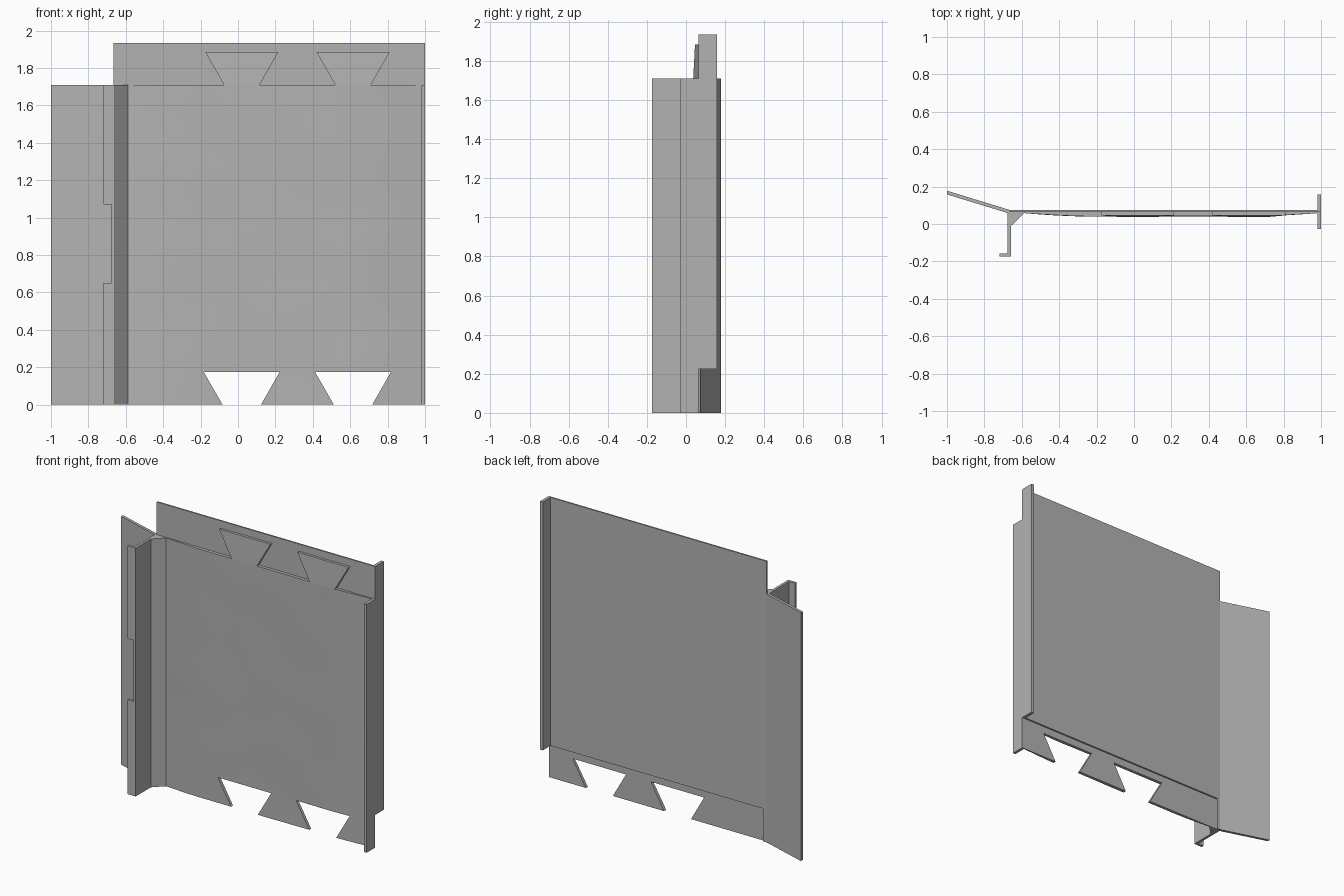
import bpy, bmesh, math
from mathutils import Vector, noise

cube = bpy.data.objects.get("Cube")
if cube:
    bpy.data.objects.remove(cube, do_unlink=True)

grey = bpy.data.materials.new("plain grey")
grey.use_nodes = True
COLOUR = (0.45, 0.45, 0.45, 1)
grey.diffuse_color = COLOUR
grey.node_tree.nodes["Principled BSDF"].inputs["Base Color"].default_value = COLOUR

TOP, LAP, BACK_TOP = 1.71, 0.225, 1.935
JOINT = 0.064  # plane where the front and back layers meet


def finish(name, bm):
    bmesh.ops.recalc_face_normals(bm, faces=bm.faces)
    mesh = bpy.data.meshes.new(name)
    bm.to_mesh(mesh)
    bm.free()
    mesh.materials.append(grey)
    obj = bpy.data.objects.new(name, mesh)
    bpy.context.collection.objects.link(obj)
    return obj


def prism(name, points, direction):
    """Extrude a closed outline along a direction."""
    bm = bmesh.new()
    face = bm.faces.new([bm.verts.new(p) for p in points])
    out = bmesh.ops.extrude_face_region(bm, geom=[face])
    moved = [v for v in out["geom"] if isinstance(v, bmesh.types.BMVert)]
    bmesh.ops.translate(bm, verts=moved, vec=direction)
    return finish(name, bm)


def upright(name, plan, z0, z1):
    return prism(name, [(x, y, z0) for x, y in plan], (0, 0, z1 - z0))


def box(name, x0, x1, y0, y1, z0, z1):
    return upright(name, [(x0, y0), (x1, y0), (x1, y1), (x0, y1)], z0, z1)


# Back layer, raised to overlap the next panel
box("back_sheet", -0.665, 0.98, JOINT, 0.075, LAP, BACK_TOP)
box("back_edge_flange", 0.98, 1.0, JOINT, 0.158, LAP, BACK_TOP)
box("front_edge_flange", 0.98, 1.0, -0.028, JOINT, 0, TOP)

# Angled wing and the corner post with its gusset
upright("angled_wing", [(-0.66, 0.06), (-0.64, 0.075), (-0.665, 0.075),
                        (-1.0, 0.178), (-1.0, 0.158), (-0.68, 0.06)], 0, TOP)
upright("corner_post", [(-0.675, -0.175), (-0.657, -0.175), (-0.657, -0.01),
                        (-0.588, 0.058), (-0.588, JOINT), (-0.675, JOINT)], 0, TOP)

# Hooked lip, interrupted by a notch in the middle
for name, z0, z1 in (("lower_lip", 0, 0.65), ("upper_lip", 1.07, TOP)):
    box(name, -0.72, -0.675, -0.175, -0.157, z0, z1)

# Front layer: softly swollen, slightly uneven skin with a flat back
X0, X1 = -0.588, 0.98
bm = bmesh.new()
bmesh.ops.create_grid(bm, x_segments=36, y_segments=36, size=0.5)
for v in bm.verts:
    x = X0 + (v.co.x + 0.5) * (X1 - X0)
    z = (v.co.y + 0.5) * TOP
    edge = max(0, min(1, (x - X0) / 0.35, (X1 - x) / 0.35))
    swell = math.sin(edge * math.pi / 2)
    bump = 0.003 * noise.noise(Vector((x * 3, 0, z * 3)))
    v.co = (x, 0.058 - swell * (0.016 + bump), z)
out = bmesh.ops.extrude_face_region(bm, geom=bm.faces[:])
for v in out["geom"]:
    if isinstance(v, bmesh.types.BMVert):
        v.co.y = JOINT
panel = finish("front_panel", bm)

# Dovetail sockets at the bottom and matching tenons at the top
for side, cx in (("right", 0.02), ("left", 0.615)):
    cutter = prism(side + "_socket_cutter",
                   [(cx - 0.097, -0.1, -0.01), (cx + 0.097, -0.1, -0.01),
                    (cx + 0.203, -0.1, 0.175), (cx - 0.203, -0.1, 0.175)], (0, 0.3, 0))
    cutter.hide_render = True
    cutter.hide_viewport = True
    cutter.display_type = 'WIRE'
    cut = panel.modifiers.new("socket", 'BOOLEAN')
    cut.operation = 'DIFFERENCE'
    cut.solver = 'EXACT'
    cut.object = cutter

    tenon = prism(side + "_dovetail_tenon",
                  [(cx - 0.095, 0.037, TOP), (cx + 0.095, 0.037, TOP),
                   (cx + 0.195, 0.046, 1.885), (cx - 0.195, 0.046, 1.885)], (0, 0.02, 0))
    for v in tenon.data.vertices[4:]:
        v.co.y = JOINT

# Bake the sockets, remove the cutters and smooth the skin
bpy.ops.object.select_all(action='DESELECT')
bpy.context.view_layer.objects.active = panel
panel.select_set(True)
for cut in list(panel.modifiers):
    cutter = cut.object
    bpy.ops.object.modifier_apply(modifier=cut.name)
    bpy.data.objects.remove(cutter, do_unlink=True)
bpy.ops.object.shade_smooth_by_angle(angle=math.radians(30))
